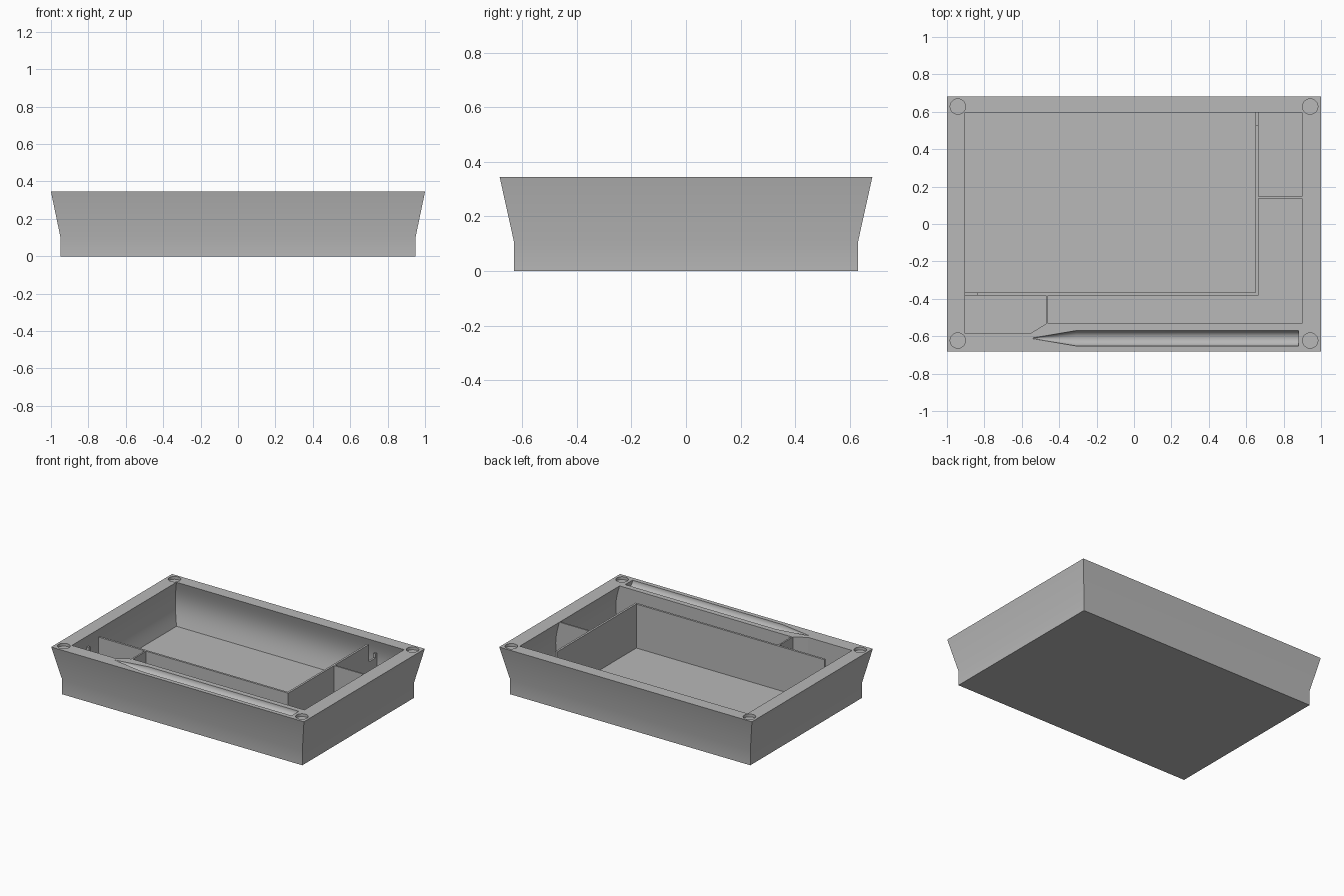
import bpy, bmesh, math
from mathutils import Vector

cube = bpy.data.objects.get("Cube")
if cube:
    bpy.data.objects.remove(cube, do_unlink=True)

TOP, FLOOR, KINK = 0.345, 0.03, 0.105
LEFT, RIGHT, BACK = -0.904, 0.898, 0.596
STEPS = 14

gray = bpy.data.materials.new("plain_gray")
gray.use_nodes = True
gray.diffuse_color = (0.48, 0.48, 0.48, 1)
gray.node_tree.nodes["Principled BSDF"].inputs["Base Color"].default_value = gray.diffuse_color


def loft(name, rings):
    """Closed solid through a list of rings with equal point counts."""
    bm = bmesh.new()
    loops = [[bm.verts.new(p) for p in ring] for ring in rings]
    for a, b in zip(loops, loops[1:]):
        for i in range(len(a)):
            j = (i + 1) % len(a)
            bm.faces.new((a[i], a[j], b[j], b[i]))
    bm.faces.new(loops[0][::-1])
    bm.faces.new(loops[-1])
    bmesh.ops.recalc_face_normals(bm, faces=bm.faces)
    mesh = bpy.data.meshes.new(name)
    bm.to_mesh(mesh)
    bm.free()
    mesh.materials.append(gray)
    obj = bpy.data.objects.new(name, mesh)
    bpy.context.collection.objects.link(obj)
    return obj


def activate(obj):
    bpy.ops.object.select_all(action="DESELECT")
    obj.select_set(True)
    bpy.context.view_layer.objects.active = obj


def cut(obj, cutter):
    cutter.hide_render = True
    mod = obj.modifiers.new("cut", "BOOLEAN")
    mod.operation, mod.solver, mod.object = "DIFFERENCE", "EXACT", cutter
    activate(obj)
    bpy.ops.object.modifier_apply(modifier=mod.name)
    bpy.data.objects.remove(cutter, do_unlink=True)


def bulge(z):
    """Outward hollow of the side and back walls at a height."""
    t = min(max((z - FLOOR) / (TOP - FLOOR), 0), 1)
    return 0.03 * math.sin(math.pi * t)


def rectangle(hx, hy, z):
    return [(-hx, -hy, z), (hx, -hy, z), (hx, hy, z), (-hx, hy, z)]


def circle(r, n=40):
    return [(r * math.cos(math.tau * (i + 0.5) / n),
             r * math.sin(math.tau * (i + 0.5) / n)) for i in range(n)]


# Tray body: straight foot, flared upper wall
tray = loft("tray_body", [rectangle(0.95, 0.63, 0), rectangle(0.95, 0.63, KINK),
                          rectangle(1, 0.683, TOP)])

# Main cavity: x, y, and the direction each corner moves with the hollow
outline = [(LEFT, BACK, -1, 1), (LEFT, -0.586, -1, 0), (-0.556, -0.586, 0, 0),
           (-0.468, -0.532, 0, 0), (RIGHT, -0.532, 1, 0), (RIGHT, BACK, 1, 1)]
levels = [FLOOR + (TOP - FLOOR) * i / STEPS for i in range(STEPS + 1)] + [TOP + 0.1]
cut(tray, loft("cavity_cutter", [[(x + u * bulge(z), y + v * bulge(z), z)
                                  for x, y, u, v in outline] for z in levels]))

# Pen groove: half-round channel with a pointed end
pen = [(0.88, 0.041), (-0.31, 0.041), (-0.545, 0.0015)]
cut(tray, loft("pen_cutter", [[(x, -0.611 + a, TOP + b) for a, b in circle(r)]
                              for x, r in pen]))

# Round corner recesses
for x in (-0.942, 0.942):
    for y in (-0.623, 0.628):
        cut(tray, loft("recess_cutter", [[(x + a, y + b, z) for a, b in circle(0.041)]
                                         for z in (TOP - 0.02, TOP + 0.1)]))


def divider(name, profile, origin, along, thickness):
    """Extrude a (distance, height) profile sideways into a thin wall."""
    along, origin = Vector(along), Vector(origin)
    side = Vector((abs(along.y), abs(along.x), 0)) * thickness
    ring = [origin + along * d + Vector((0, 0, z)) for d, z in profile]
    return loft(name, [ring, [p + side for p in ring]])


BASE, RIM = FLOOR - 0.01, TOP - 0.0005


def notched(length):
    """Wall with a notch where it meets the hollow outer wall."""
    return [(0, BASE), (length, BASE), (length + 0.004, 0.06), (length + 0.027, 0.15),
            (length + 0.027, 0.25), (length + 0.008, 0.25), (length + 0.008, 0.22),
            (length - 0.066, 0.22), (length - 0.066, RIM), (0, RIM)]


def fitted(length):
    """Wall whose end follows the hollow outer wall."""
    end = [(length + 0.001 + bulge(z), z) for z in levels[:-2]]
    return [(0, BASE), (length, BASE)] + end + [(length, RIM), (0, RIM)]


def plain(length):
    return [(0, BASE), (length, BASE), (length, RIM), (0, RIM)]


# Compartment dividers
parts = [
    tray,
    divider("long_divider", notched(0.665 - LEFT), (0.665, -0.382, 0), (-1, 0, 0), 0.015),
    divider("side_divider", notched(BACK + 0.367), (0.65, -0.367, 0), (0, 1, 0), 0.015),
    divider("cross_divider", fitted(RIGHT - 0.665), (0.665, 0.136, 0), (1, 0, 0), 0.011),
    divider("short_divider", plain(0.153), (-0.471, -0.382, 0), (0, -1, 0), 0.011),
]

for obj in parts:
    activate(obj)
    bpy.ops.object.shade_smooth_by_angle(angle=math.radians(30))
